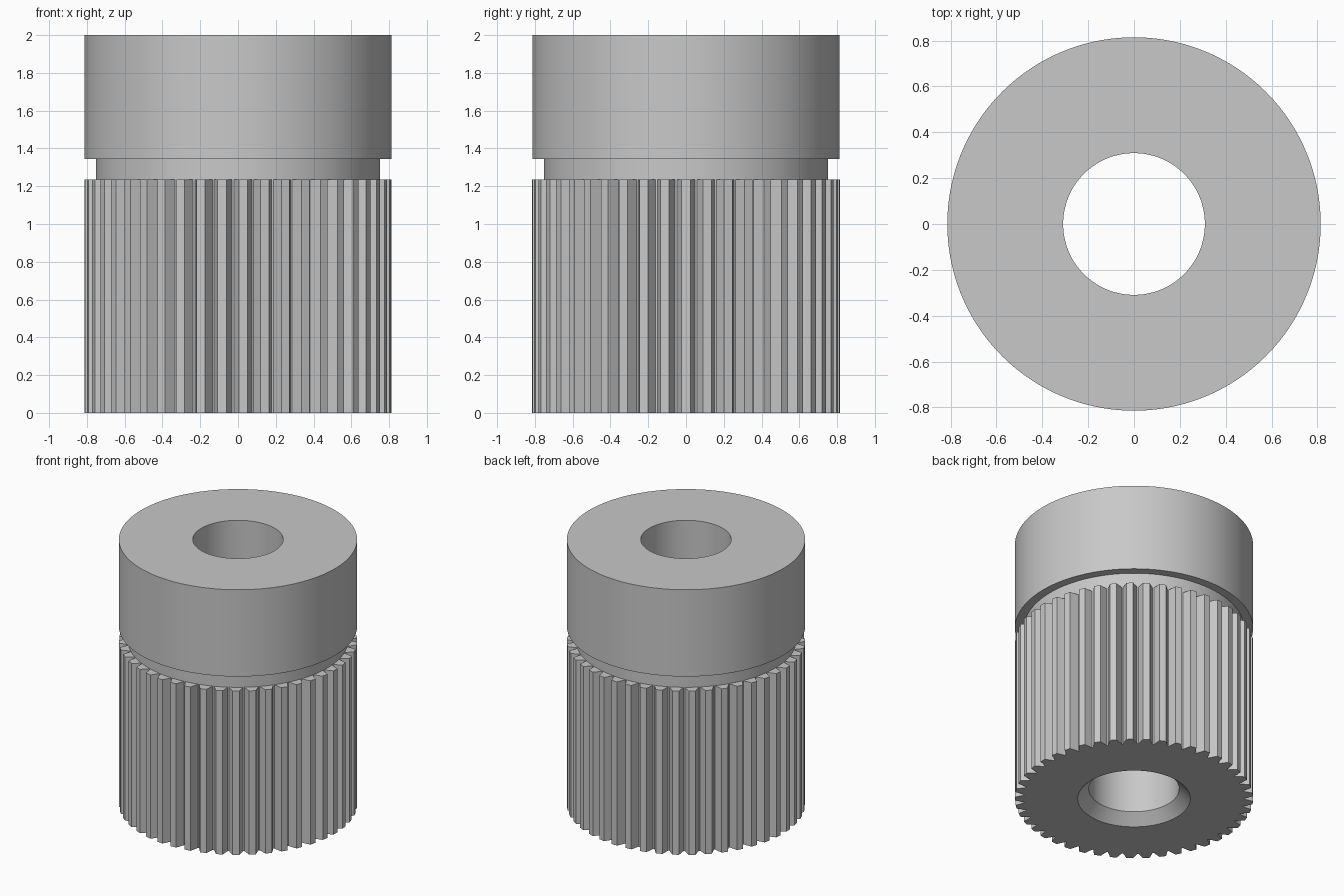
import bpy
import bmesh
from math import sin, cos, radians, pi

cube = bpy.data.objects.get("Cube")
if cube:
    bpy.data.objects.remove(cube, do_unlink=True)

TEETH = 45
PITCH = 2 * pi / TEETH
TIP_R, ROOT_R, NECK_R, BORE_R = 0.814, 0.753, 0.752, 0.309
BARREL_TOP, COLLAR_BOTTOM, TOP = 1.235, 1.345, 2.0
CHAMFER = 0.076

steel = bpy.data.materials.new("light grey metal")
steel.use_nodes = True
colour = (0.58, 0.58, 0.58, 1)
steel.diffuse_color = colour
steel.node_tree.nodes["Principled BSDF"].inputs["Base Color"].default_value = colour


def circle(r, z):
    """Ring with four evenly spaced points per tooth pitch."""
    n = TEETH * 4
    return [(r * cos((i - 1.5) * 2 * pi / n), r * sin((i - 1.5) * 2 * pi / n), z)
            for i in range(n)]


def gear(z):
    """Toothed ring: root, tip, tip, root for each tooth."""
    tip, root = radians(1.62), radians(3.65)
    tooth = [(ROOT_R, -root), (TIP_R, -tip), (TIP_R, tip), (ROOT_R, root)]
    return [(r * cos(t * PITCH + a), r * sin(t * PITCH + a), z)
            for t in range(TEETH) for r, a in tooth]


def loft(name, rings):
    """Join successive rings with quads into one object."""
    bm = bmesh.new()
    loops = [[bm.verts.new(p) for p in ring] for ring in rings]
    for a, b in zip(loops, loops[1:]):
        n = len(a)
        for i in range(n):
            j = (i + 1) % n
            bm.faces.new((a[i], a[j], b[j], b[i]))
    mesh = bpy.data.meshes.new(name)
    bm.to_mesh(mesh)
    bm.free()
    mesh.materials.append(steel)
    obj = bpy.data.objects.new(name, mesh)
    bpy.context.collection.objects.link(obj)
    bpy.ops.object.select_all(action='DESELECT')
    obj.select_set(True)
    bpy.context.view_layer.objects.active = obj
    bpy.ops.object.shade_smooth_by_angle(angle=radians(25))
    return obj


# Toothed barrel with a chamfered bore mouth underneath
loft("toothed_barrel", [
    circle(BORE_R, BARREL_TOP),
    circle(BORE_R, CHAMFER),
    circle(BORE_R + CHAMFER, 0),
    gear(0),
    gear(BARREL_TOP),
    circle(NECK_R, BARREL_TOP),
])

# Hub: recessed neck, wide collar, flat top and the upper bore
loft("hub_collar", [
    circle(NECK_R, BARREL_TOP),
    circle(NECK_R, COLLAR_BOTTOM),
    circle(TIP_R, COLLAR_BOTTOM),
    circle(TIP_R, TOP),
    circle(BORE_R, TOP),
    circle(BORE_R, BARREL_TOP),
])
